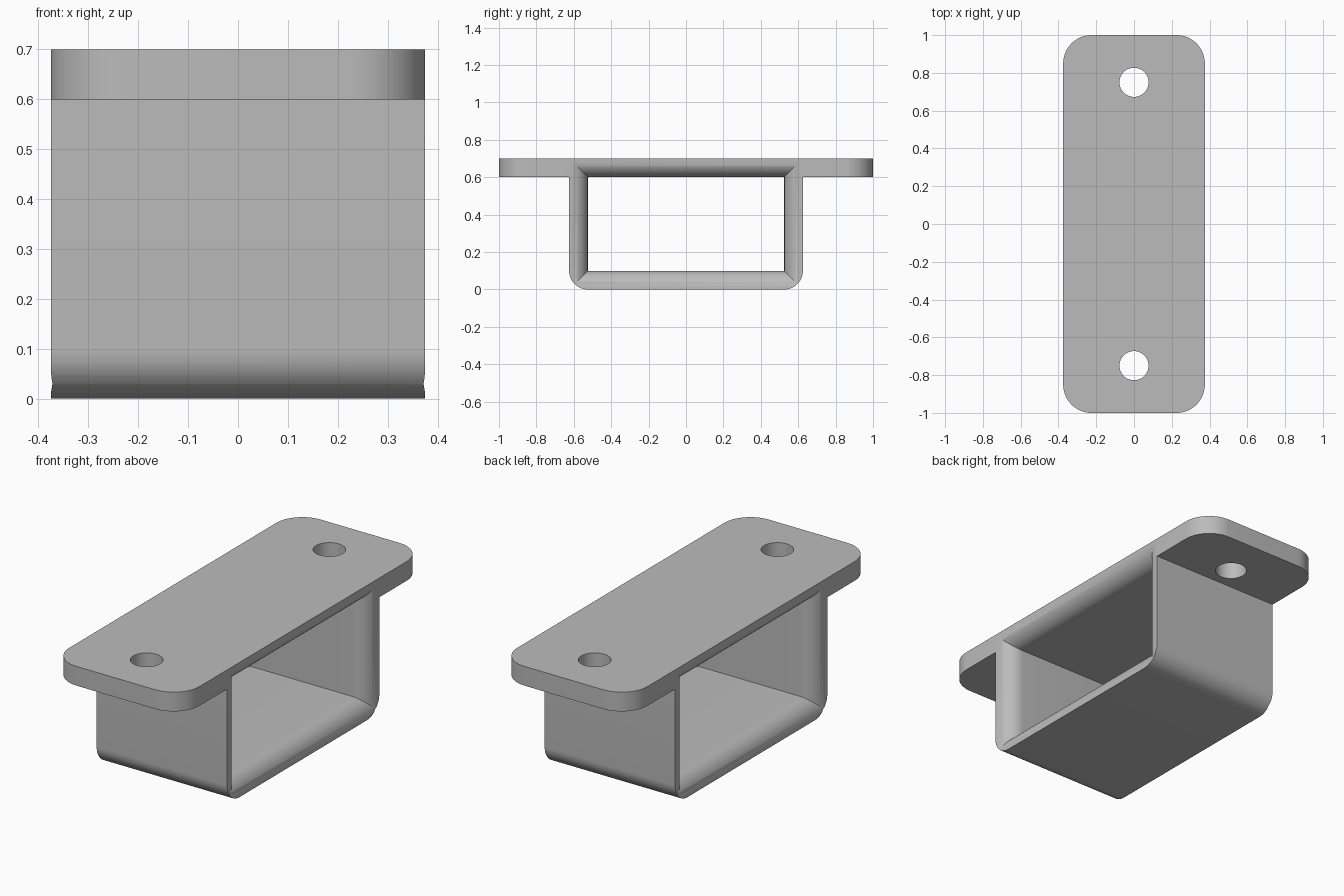
import bpy, bmesh, math

if "Cube" in bpy.data.objects:
    bpy.data.objects.remove(bpy.data.objects["Cube"])

HALF_W = 0.375      # half width along x
FLARE = 0.095       # rounding radius of the tunnel mouths

grey = bpy.data.materials.new("light_grey")
grey.diffuse_color = (0.5, 0.5, 0.5, 1)
grey.use_nodes = True
grey.node_tree.nodes["Principled BSDF"].inputs["Base Color"].default_value = grey.diffuse_color


def loft(name, rings):
    """Closed solid through rings of equal point count."""
    bm = bmesh.new()
    loops = [[bm.verts.new(p) for p in ring] for ring in rings]
    n = len(loops[0])
    for a, b in zip(loops, loops[1:]):
        for i in range(n):
            j = (i + 1) % n
            bm.faces.new((a[i], a[j], b[j], b[i]))
    bm.faces.new(loops[0][::-1])
    bm.faces.new(loops[-1])
    bmesh.ops.recalc_face_normals(bm, faces=bm.faces)
    mesh = bpy.data.meshes.new(name)
    bm.to_mesh(mesh)
    bm.free()
    mesh.materials.append(grey)
    obj = bpy.data.objects.new(name, mesh)
    bpy.context.collection.objects.link(obj)
    return obj


def arc(cx, cy, r, start, end, steps):
    return [(cx + r * math.cos(math.radians(start + (end - start) * i / steps)),
             cy + r * math.sin(math.radians(start + (end - start) * i / steps)))
            for i in range(steps + 1)]


def boolean(target, other, operation):
    mod = target.modifiers.new(operation.lower(), 'BOOLEAN')
    mod.operation = operation
    mod.solver = 'EXACT'
    mod.object = other
    other.hide_render = True


# Mounting plate with rounded corners
cx, cy, r = HALF_W - 0.15, 0.85, 0.15
outline = (arc(cx, cy, r, 0, 90, 16) + arc(-cx, cy, r, 90, 180, 16)
           + arc(-cx, -cy, r, 180, 270, 16) + arc(cx, -cy, r, 270, 360, 16))
bracket = loft("bracket", [[(x, y, z) for x, y in outline] for z in (0.6, 0.7)])

# Hanging body with rounded lower edges
profile = ([(0.625, 0.65), (-0.625, 0.65)]
           + arc(-0.525, 0.1, 0.1, 180, 270, 14) + arc(0.525, 0.1, 0.1, 270, 360, 14))
body = loft("body_helper", [[(x, y, z) for y, z in profile] for x in (-HALF_W, HALF_W)])

# Tunnel cutter, flaring out at both mouths
half = [(HALF_W - FLARE + FLARE * math.sin(t), FLARE * (1 - math.cos(t)))
        for t in (math.pi / 2 * i / 14 for i in range(15))] + [(0.45, FLARE)]
stations = [(-x, o) for x, o in reversed(half)] + half
tunnel = loft("tunnel_cutter",
              [[(x, -0.525 - o, 0.1 - o), (x, 0.525 + o, 0.1 - o),
                (x, 0.525 + o, 0.6 + o), (x, -0.525 - o, 0.6 + o)] for x, o in stations])

boolean(bracket, body, 'UNION')
boolean(bracket, tunnel, 'DIFFERENCE')

# Bolt holes at both ends
helpers = [body, tunnel]
for y in (-0.75, 0.75):
    circle = arc(0, y, 0.077, 0, 360, 48)[:-1]
    hole = loft("hole_cutter", [[(px, py, z) for px, py in circle] for z in (0.5, 0.8)])
    boolean(bracket, hole, 'DIFFERENCE')
    helpers.append(hole)

# Bake the cuts, then smooth the rounded faces
bpy.context.view_layer.update()
graph = bpy.context.evaluated_depsgraph_get()
baked = bpy.data.meshes.new_from_object(bracket.evaluated_get(graph))
bracket.modifiers.clear()
bracket.data = baked
for helper in helpers:
    bpy.data.objects.remove(helper)
bpy.ops.object.select_all(action='DESELECT')
bracket.select_set(True)
bpy.context.view_layer.objects.active = bracket
bpy.ops.object.shade_smooth_by_angle(angle=math.radians(25))
